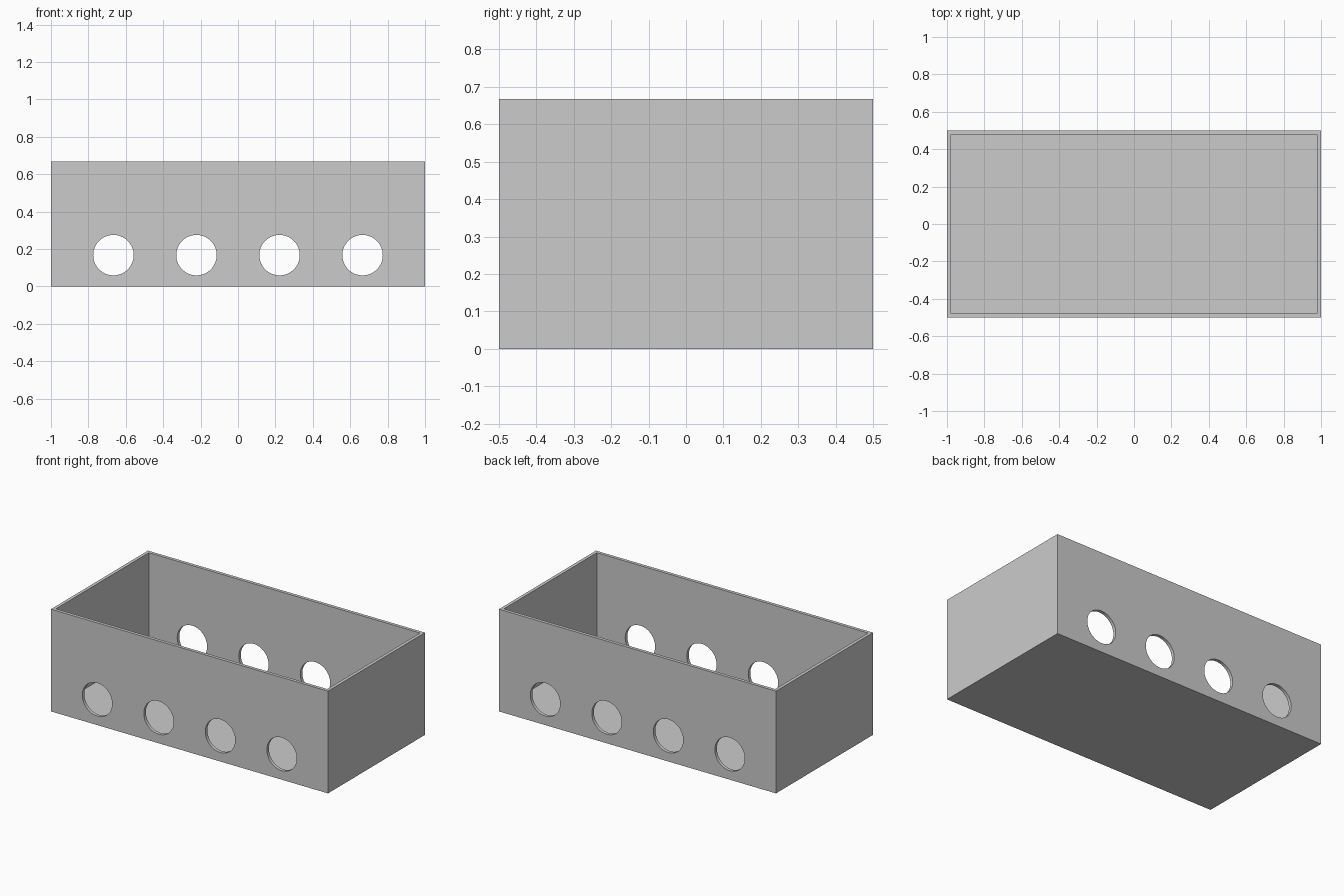
import bpy
import bmesh
from math import pi
from mathutils import Matrix

WIDTH, DEPTH, HEIGHT = 2.0, 1.0, 0.667
WALL = 0.03
HOLE_RADIUS, HOLE_Z, HOLE_STEP = 0.108, 0.167, 0.444

default = bpy.data.objects.get("Cube")
if default:
    bpy.data.objects.remove(default, do_unlink=True)

grey = bpy.data.materials.new("plain grey")
grey.use_nodes = True
colour = (0.6, 0.6, 0.6, 1)
grey.diffuse_color = colour
grey.node_tree.nodes["Principled BSDF"].inputs["Base Color"].default_value = colour


def make_object(name, bm):
    """Turn a bmesh into a linked grey object."""
    mesh = bpy.data.meshes.new(name)
    bm.normal_update()
    bm.to_mesh(mesh)
    bm.free()
    mesh.materials.append(grey)
    obj = bpy.data.objects.new(name, mesh)
    bpy.context.collection.objects.link(obj)
    return obj


# Open box: a block whose top is inset for the rim and pushed down to the floor
bm = bmesh.new()
bmesh.ops.create_cube(bm, size=1, matrix=Matrix.Translation((0, 0, HEIGHT / 2))
                      @ Matrix.Diagonal((WIDTH, DEPTH, HEIGHT, 1)))
bm.normal_update()
top = max(bm.faces, key=lambda f: f.calc_center_median().z)
bmesh.ops.inset_region(bm, faces=[top], thickness=WALL)
floor = bmesh.ops.extrude_discrete_faces(bm, faces=[top])["faces"][0]
bmesh.ops.translate(bm, verts=floor.verts, vec=(0, 0, WALL - HEIGHT))
box = make_object("open_box", bm)

# Row of round holes through the front and back walls
bm = bmesh.new()
for i in range(4):
    place = Matrix.Translation(((i - 1.5) * HOLE_STEP, 0, HOLE_Z))
    bmesh.ops.create_cone(bm, cap_ends=True, segments=64, radius1=HOLE_RADIUS,
                          radius2=HOLE_RADIUS, depth=DEPTH * 1.5,
                          matrix=place @ Matrix.Rotation(pi / 2, 4, "X"))
cutter = make_object("hole_cutter", bm)
cutter.hide_render = True

cut = box.modifiers.new("holes", "BOOLEAN")
cut.operation = "DIFFERENCE"
cut.solver = "EXACT"
cut.object = cutter

# Apply the cut, drop the cutter and smooth only the hole rims
bpy.ops.object.select_all(action="DESELECT")
box.select_set(True)
bpy.context.view_layer.objects.active = box
bpy.ops.object.modifier_apply(modifier=cut.name)
bpy.data.objects.remove(cutter, do_unlink=True)
bpy.ops.object.shade_smooth_by_angle(angle=pi / 6)
